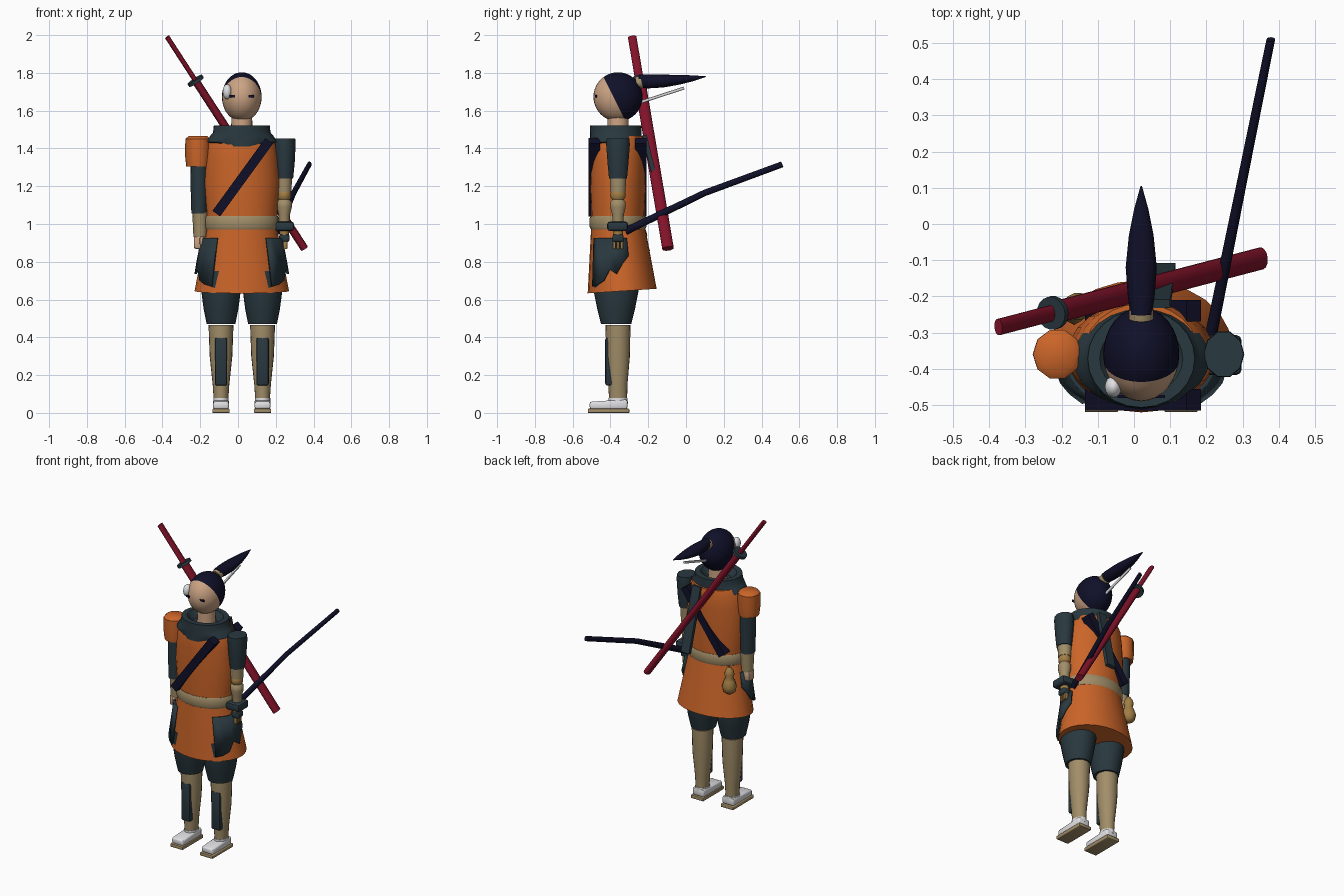
import bpy, bmesh, math
from mathutils import Vector

if "Cube" in bpy.data.objects:
    bpy.data.objects.remove(bpy.data.objects["Cube"], do_unlink=True)


def material(name, rgb):
    m = bpy.data.materials.new(name)
    m.use_nodes = True
    m.diffuse_color = (*rgb, 1)
    m.node_tree.nodes["Principled BSDF"].inputs["Base Color"].default_value = (*rgb, 1)
    return m


ORANGE = material("orange_cloth", (0.6, 0.13, 0.022))
TEAL = material("dark_teal_cloth", (0.022, 0.04, 0.05))
NAVY = material("navy_black", (0.005, 0.005, 0.022))
TAN = material("tan_wrap", (0.36, 0.27, 0.14))
SKIN = material("skin", (0.6, 0.37, 0.23))
WHITE = material("white", (0.75, 0.75, 0.77))
RED = material("deep_red", (0.22, 0.006, 0.022))
OCHRE = material("ochre_wood", (0.36, 0.21, 0.06))

CX, CY = 0.02, -0.36  # body axis


def finish(name, bm, *mats, angle=45):
    bmesh.ops.recalc_face_normals(bm, faces=bm.faces)
    mesh = bpy.data.meshes.new(name)
    bm.to_mesh(mesh)
    bm.free()
    for m in mats:
        mesh.materials.append(m)
    ob = bpy.data.objects.new(name, mesh)
    bpy.context.collection.objects.link(ob)
    bpy.ops.object.select_all(action="DESELECT")
    ob.select_set(True)
    bpy.context.view_layer.objects.active = ob
    bpy.ops.object.shade_smooth_by_angle(angle=math.radians(angle))
    return ob


def loft(name, mat, rings, sides=20, phase=0.0):
    """Skin elliptical rings (centre, ru, rv) set square to the overall path."""
    d = (Vector(rings[-1][0]) - Vector(rings[0][0])).normalized()
    u = Vector((1, 0, 0)) if abs(d.y) > 0.9 else Vector((0, 1, 0)).cross(d).normalized()
    v = d.cross(u).normalized()
    bm = bmesh.new()
    loops = []
    for c, ru, rv in rings:
        loop = []
        for i in range(sides):
            a = phase + math.tau * i / sides
            loop.append(bm.verts.new(Vector(c) + u * ru * math.cos(a) + v * rv * math.sin(a)))
        loops.append(loop)
    for a, b in zip(loops, loops[1:]):
        for i in range(sides):
            j = (i + 1) % sides
            bm.faces.new((a[i], a[j], b[j], b[i]))
    bm.faces.new(loops[0])
    bm.faces.new(loops[-1])
    return finish(name, bm, mat)


def column(name, mat, x, y, profile, sides=20):
    """Upright loft from (z, rx, ry) rows."""
    return loft(name, mat, [((x, y, z), rx, ry) for z, rx, ry in profile], sides)


def rod(name, mat, p, q, ru, rv, sides=14):
    return loft(name, mat, [(p, ru, rv), (q, ru, rv)], sides)


def beam(name, mat, p, q, hu, hv):
    r = math.sqrt(2)
    return loft(name, mat, [(p, hu * r, hv * r), (q, hu * r, hv * r)], 4, math.pi / 4)


def box(name, mat, centre, size, bevel=0.0, front_drop=0.0):
    bm = bmesh.new()
    bmesh.ops.create_cube(bm, size=1)
    for v in bm.verts:
        drop = front_drop if v.co.z > 0 and v.co.y < 0 else 0
        v.co = Vector([c + s * k for c, s, k in zip(centre, size, v.co)])
        v.co.z -= drop
    if bevel:
        bmesh.ops.bevel(bm, geom=bm.edges[:], offset=bevel, segments=2, affect="EDGES", profile=0.5)
    return finish(name, bm, mat)


def ball(name, mat, centre, radii):
    bm = bmesh.new()
    bmesh.ops.create_uvsphere(bm, u_segments=16, v_segments=10, radius=1)
    for v in bm.verts:
        v.co = Vector([c + r * k for c, r, k in zip(centre, radii, v.co)])
    return finish(name, bm, mat)


# Head, with the hairline cut along a slanted plane
bm = bmesh.new()
bmesh.ops.create_uvsphere(bm, u_segments=32, v_segments=20, radius=1)
for v in bm.verts:
    v.co = Vector((CX + 0.105 * v.co.x, CY + 0.13 * v.co.y, 1.673 + 0.13 * v.co.z))
hair_point, hair_dir = Vector((CX, -0.43, 1.765)), Vector((0, 0.2, 0.1)).normalized()
bmesh.ops.bisect_plane(bm, geom=bm.verts[:] + bm.edges[:] + bm.faces[:],
                       plane_co=hair_point, plane_no=hair_dir)
for f in bm.faces:
    f.material_index = int((f.calc_center_median() - hair_point).dot(hair_dir) > 0)
finish("head", bm, SKIN, NAVY)
for side, sx in (("right", -1), ("left", 1)):
    box(side + "_eye", NAVY, (CX + sx * 0.046, -0.477, 1.677), (0.038, 0.009, 0.012))
ball("white_hair_tuft", WHITE, (-0.057, -0.45, 1.7), (0.024, 0.03, 0.04))
column("neck", SKIN, CX, CY, [(1.42, 0.058, 0.058), (1.57, 0.055, 0.055)])

# Ponytail, tie and hair stick
loft("ponytail", NAVY, [((CX, -0.25, 1.755), 0.03, 0.035), ((CX, -0.2, 1.755), 0.037, 0.037),
                        ((CX, -0.12, 1.757), 0.043, 0.034), ((CX, -0.03, 1.764), 0.034, 0.025),
                        ((CX, 0.04, 1.772), 0.02, 0.015), ((CX, 0.105, 1.78), 0.002, 0.002)], 16)
rod("hair_tie", TAN, (CX, -0.262, 1.745), (CX, -0.235, 1.752), 0.034, 0.034)
rod("hair_stick", WHITE, (CX, -0.25, 1.642), (CX, -0.01, 1.72), 0.008, 0.008, 8)

# Tunic, belt and scarf
column("tunic", ORANGE, CX, CY, [(1.0, 0.186, 0.14), (1.08, 0.19, 0.143), (1.22, 0.203, 0.147),
                                 (1.35, 0.192, 0.148), (1.43, 0.18, 0.147), (1.465, 0.16, 0.14)], 24)
column("belt", TAN, CX, CY, [(0.972, 0.19, 0.144), (0.985, 0.196, 0.15),
                             (1.03, 0.196, 0.15), (1.043, 0.19, 0.144)], 28)
column("scarf", TEAL, CX, -0.372, [(1.41, 0.13, 0.14), (1.435, 0.188, 0.137), (1.47, 0.165, 0.137),
                                   (1.485, 0.152, 0.137), (1.522, 0.148, 0.135),
                                   (1.522, 0.115, 0.1), (1.48, 0.08, 0.07)], 24)
beam("scarf_tail", TEAL, (0.07, -0.22, 1.47), (0.085, -0.12, 1.06), 0.03, 0.012)


def skirt_ring(z):
    t = (0.98 - z) / (0.98 - 0.645)
    return (CX, CY + 0.022 * t, z), 0.186 + 0.064 * t, 0.143 + 0.04 * t


loft("skirt", ORANGE, [skirt_ring(0.98), skirt_ring(0.8), skirt_ring(0.645)], 24)

# Ragged hip panels wrapped around the skirt
ragged = [0.67, 0.68, 0.7, 0.76, 0.735, 0.79, 0.83]
for side, sx in (("right", -1), ("left", 1)):
    bm = bmesh.new()
    rows = []
    for i, low in enumerate(ragged):
        a = math.radians(-52 + 67 * i / (len(ragged) - 1))
        pair = []
        for z in (0.925, low):
            c, rx, ry = skirt_ring(z)
            pair.append(bm.verts.new((CX + sx * (rx + 0.014) * math.cos(a),
                                      c[1] + (ry + 0.014) * math.sin(a), z)))
        rows.append(pair)
    for a, b in zip(rows, rows[1:]):
        bm.faces.new((a[0], b[0], b[1], a[1]))
    panel = finish(side + "_hip_panel", bm, TEAL)
    mod = panel.modifiers.new("thickness", "SOLIDIFY")
    mod.thickness, mod.offset = 0.012, 0

# Diagonal strap, front and back
for side, y in (("front", -0.486), ("back", -0.24)):
    beam(side + "_strap", NAVY, (0.165, y, 1.44), (-0.115, y, 1.055), 0.025, 0.03)

# Legs and feet
for side, sx in (("right", -1), ("left", 1)):
    x = CX + sx * 0.11
    column(side + "_trouser", TEAL, x, -0.37, [(0.47, 0.076, 0.08), (0.55, 0.092, 0.1),
                                               (0.65, 0.105, 0.12), (0.75, 0.1, 0.12)])
    column(side + "_shin", TAN, x, CY, [(0.06, 0.038, 0.048), (0.15, 0.044, 0.05),
                                        (0.3, 0.06, 0.063), (0.465, 0.066, 0.066)])
    box(side + "_shin_guard", TEAL, (x, -0.405, 0.272), (0.066, 0.045, 0.255), 0.012)
    box(side + "_sandal_sole", TAN, (x, -0.41, 0.011), (0.092, 0.22, 0.022), 0.004)
    box(side + "_shoe", WHITE, (x, -0.41, 0.046), (0.084, 0.2, 0.05), 0.01, 0.012)
    column(side + "_ankle", WHITE, x, CY, [(0.05, 0.041, 0.052), (0.078, 0.041, 0.051)])

# Right arm with shoulder guard
RX = -0.205
column("shoulder_guard", ORANGE, -0.212, CY, [(1.305, 0.062, 0.064), (1.36, 0.068, 0.07),
                                              (1.45, 0.067, 0.07), (1.465, 0.05, 0.052)], 10)
column("right_sleeve", TEAL, RX, CY, [(1.055, 0.042, 0.05), (1.2, 0.046, 0.054), (1.32, 0.048, 0.056)], 14)
column("right_forearm", TAN, -0.2, CY, [(0.93, 0.036, 0.038), (1.06, 0.042, 0.046)], 14)
box("right_hand", SKIN, (-0.207, CY, 0.903), (0.054, 0.062, 0.07), 0.012)
box("right_thumb", SKIN, (-0.19, -0.395, 0.91), (0.025, 0.025, 0.045), 0.006)

# Left arm with jointed wooden forearm
LX = 0.245
column("left_sleeve", TEAL, 0.248, CY, [(1.24, 0.044, 0.05), (1.32, 0.052, 0.058),
                                        (1.42, 0.057, 0.066), (1.452, 0.055, 0.064)], 10)
column("left_elbow_wrap", TAN, LX, CY, [(1.17, 0.038, 0.04), (1.245, 0.041, 0.045)], 14)
column("left_elbow_joint", OCHRE, LX, CY, [(1.125, 0.026, 0.028), (1.14, 0.036, 0.04),
                                           (1.165, 0.036, 0.04), (1.18, 0.03, 0.03)], 14)
column("left_forearm", TAN, LX, CY, [(1.0, 0.028, 0.028), (1.05, 0.03, 0.032), (1.09, 0.04, 0.042),
                                     (1.115, 0.04, 0.042), (1.13, 0.028, 0.03)], 14)
box("left_cuff", TEAL, (0.247, -0.362, 0.988), (0.1, 0.11, 0.05), 0.014)
column("left_wrist", OCHRE, LX, CY, [(0.915, 0.022, 0.025), (0.97, 0.026, 0.028)], 10)
box("left_hand", TEAL, (LX, CY, 0.925), (0.055, 0.06, 0.04), 0.01)
for i in range(3):
    box("left_finger_%d" % i, OCHRE, (0.25, -0.38 + 0.02 * i, 0.89), (0.022, 0.014, 0.045), 0.003)

# Long sword slung across the back
top, end = Vector((-0.375, -0.285, 1.99)), Vector((0.352, -0.095, 0.87))
guard = top.lerp(end, 0.207)
axis = (end - top).normalized()
rod("sword_handle", RED, top, guard, 0.013, 0.023)
rod("sword_sheath", RED, guard, end, 0.021, 0.031)
rod("sword_guard", TEAL, guard - axis * 0.009, guard + axis * 0.009, 0.046, 0.046, 18)

# Second sword at the left hip
loft("hip_sword", NAVY, [((0.21, -0.32, 0.962), 0.017, 0.02), ((0.295, 0.1, 1.165), 0.014, 0.017),
                         ((0.378, 0.51, 1.316), 0.012, 0.016)], 12)

# Gourd at the right back hip
column("gourd", OCHRE, -0.155, -0.235, [(0.81, 0.015, 0.015), (0.825, 0.036, 0.036), (0.86, 0.045, 0.045),
                                        (0.895, 0.034, 0.034), (0.915, 0.024, 0.024), (0.94, 0.031, 0.031),
                                        (0.965, 0.024, 0.024), (0.985, 0.01, 0.01)], 14)
